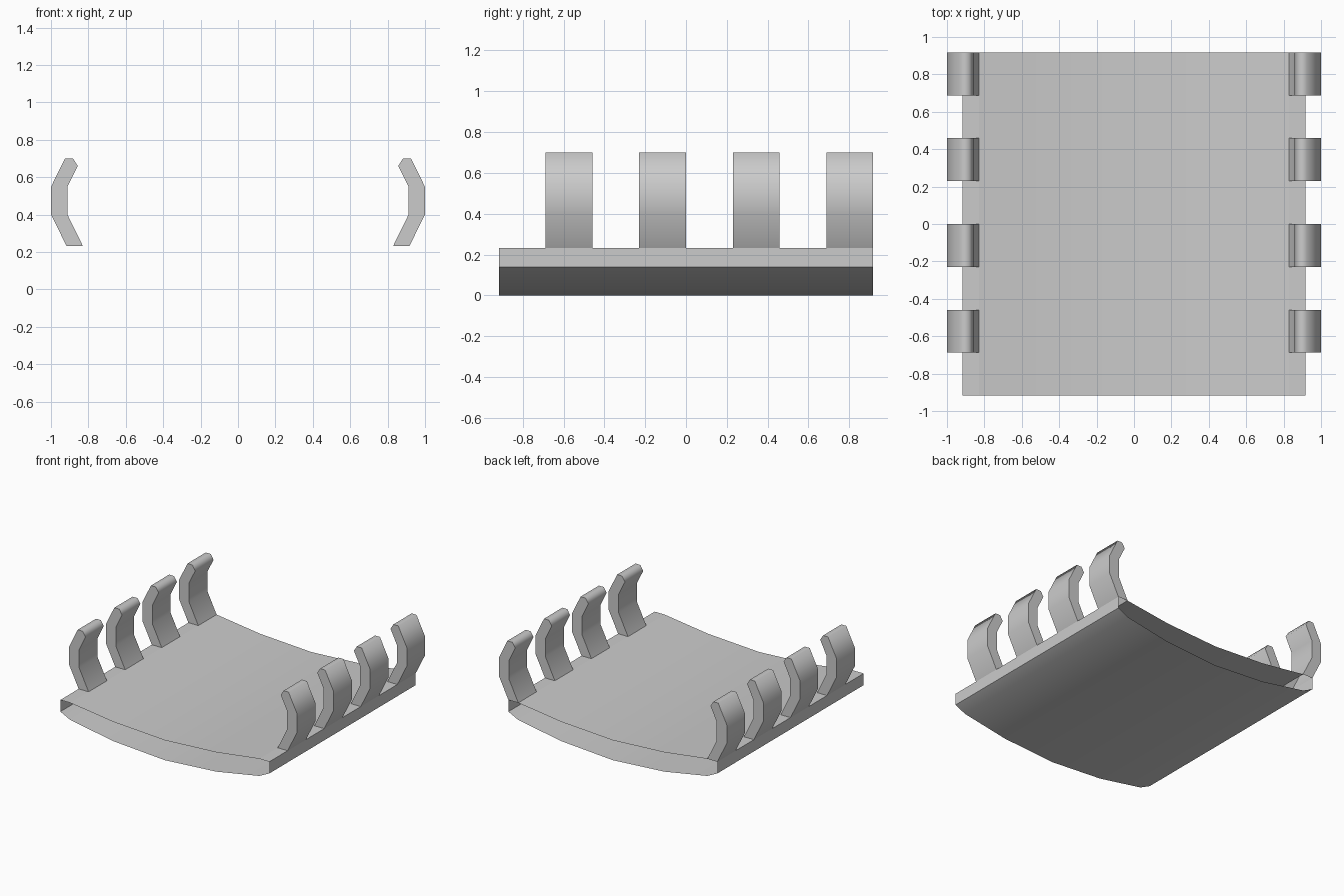
import bpy
import bmesh
import math

if "Cube" in bpy.data.objects:
    bpy.data.objects.remove(bpy.data.objects["Cube"])

HALF = 0.917            # half width and half depth of the tray
PITCH = 2 * HALF / 4    # spacing of the claws along y


def extrude_profile(name, profile, y0, y1, caps=False, angle=30):
    """Sweep an open anticlockwise x-z profile along y."""
    bm = bmesh.new()
    front = [bm.verts.new((x, y0, z)) for x, z in profile]
    back = [bm.verts.new((x, y1, z)) for x, z in profile]
    for i in range(len(profile) - 1):
        bm.faces.new((front[i], back[i], back[i + 1], front[i + 1]))
    if caps:
        bm.faces.new(front)
        bm.faces.new(back[::-1])
    mesh = bpy.data.meshes.new(name)
    bm.to_mesh(mesh)
    bm.free()
    obj = bpy.data.objects.new(name, mesh)
    bpy.context.collection.objects.link(obj)
    bpy.ops.object.select_all(action='DESELECT')
    obj.select_set(True)
    bpy.context.view_layer.objects.active = obj
    bpy.ops.object.shade_smooth_by_angle(angle=math.radians(angle))
    return obj


def mirrored(half):
    """Mirror a point list in x, keeping the winding."""
    return [(-x, z) for x, z in reversed(half)]


# Tray: sagging underside with upright sides, and a separate sagging top,
# open at the front and back
under = [(0.45, 0.03), (0.83, 0.097), (HALF, 0.14), (HALF, 0.233)]
upper = [(0.83, 0.233), (0.45, 0.183)]
extrude_profile("tray_underside", mirrored(under) + [(0, 0)] + under, -HALF, HALF)
extrude_profile("tray_top", upper + [(0, 0.158)] + mirrored(upper), -HALF, HALF)

# Claws: four bent hooks on each side, with flat lips filling the gaps
claw = [(0.917, 0.233), (1.0, 0.40), (1.0, 0.548), (0.925, 0.70),
        (0.882, 0.70), (0.857, 0.66), (0.912, 0.548), (0.912, 0.40),
        (0.83, 0.233)]
lip = [(HALF, 0.233), (0.83, 0.233)]
for k in range(4):
    y1 = HALF - k * PITCH
    ym = y1 - PITCH / 2
    for side, flip in (("right", list), ("left", mirrored)):
        extrude_profile(f"claw_{side}_{k + 1}", flip(claw), ym, y1,
                        caps=True, angle=66)
        extrude_profile(f"lip_{side}_{k + 1}", flip(lip), y1 - PITCH, ym)
